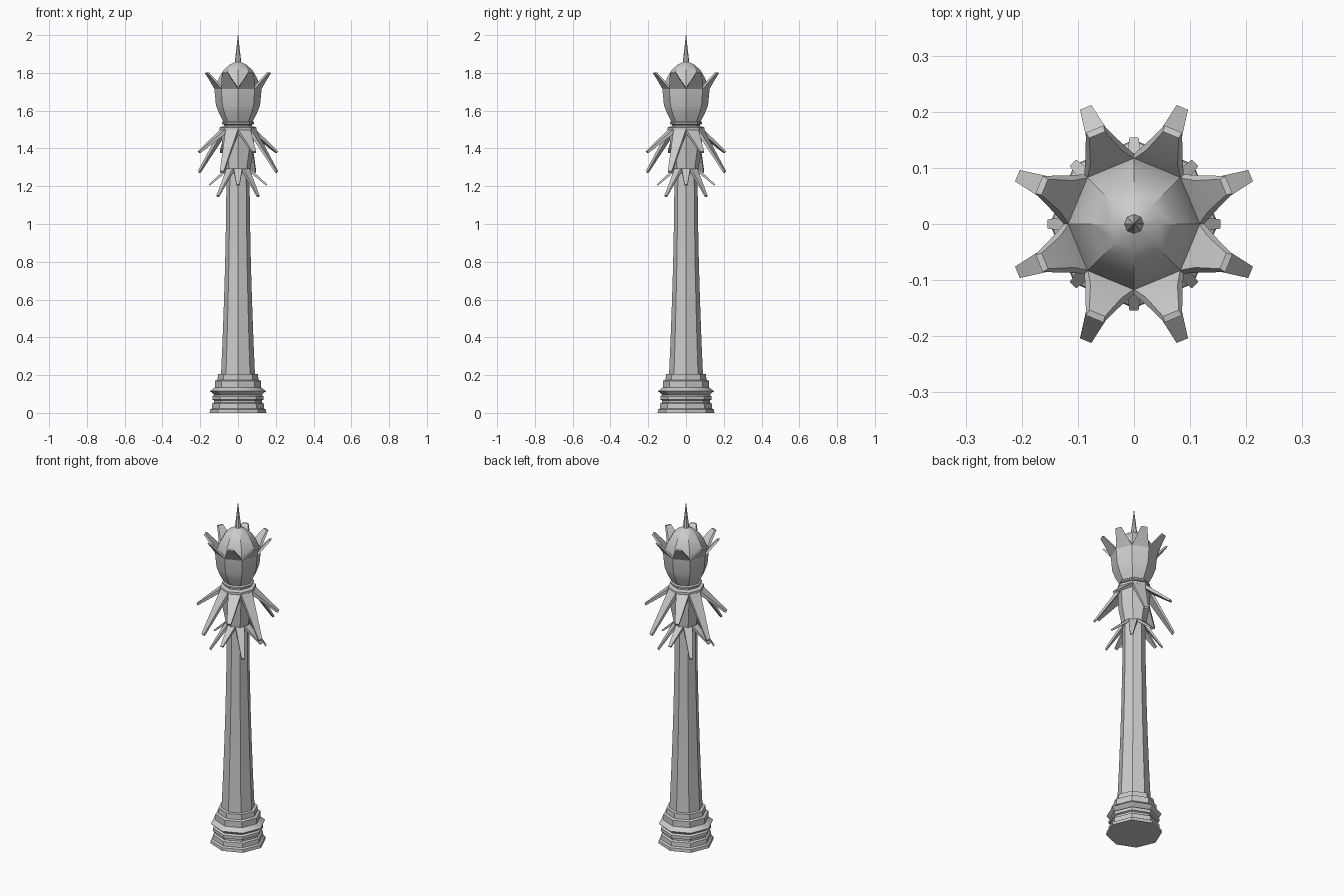
import bpy, bmesh
from math import pi, cos, sin

if "Cube" in bpy.data.objects:
    bpy.data.objects.remove(bpy.data.objects["Cube"])

STEP = pi / 4


def finish(name, bm):
    bmesh.ops.recalc_face_normals(bm, faces=bm.faces)
    mesh = bpy.data.meshes.new(name)
    bm.to_mesh(mesh)
    bm.free()
    ob = bpy.data.objects.new(name, mesh)
    bpy.context.collection.objects.link(ob)
    bpy.ops.object.select_all(action='DESELECT')
    bpy.context.view_layer.objects.active = ob
    ob.select_set(True)
    bpy.ops.object.shade_smooth_by_angle(angle=0.5)
    return ob


def place(a, r, side, z):
    """Point at radius r along angle a, shifted sideways."""
    return (r * cos(a) - side * sin(a), r * sin(a) + side * cos(a), z)


def loft(bm, rings):
    loops = [[bm.verts.new(p) for p in ring] for ring in rings]
    n = len(loops[0])
    for low, high in zip(loops, loops[1:]):
        for i in range(n):
            j = (i + 1) % n
            bm.faces.new((low[i], low[j], high[j], high[i]))
    bm.faces.new(loops[0][::-1])
    bm.faces.new(loops[-1])


def octagon(name, profile):
    bm = bmesh.new()
    loft(bm, [[place(k * STEP, r, 0, z) for k in range(8)] for r, z in profile])
    return finish(name, bm)


def leaves(name, offset, base, tips):
    """Ring of eight drooping tapered blades with alternating tips."""
    bm = bmesh.new()
    for k in range(8):
        a = offset + k * STEP
        rings = []
        for r, z, w, t in (base, tips[k % 2]):
            rings.append([place(a, r, -w, z), place(a, r, w, z),
                          place(a, r - t * 0.7, w, z - t),
                          place(a, r - t * 0.7, -w, z - t)])
        loft(bm, rings)
    return finish(name, bm)


# Stepped base
octagon("base", [(.150, 0), (.148, .018), (.138, .024), (.136, .05), (.126, .056),
                 (.126, .066), (.136, .07), (.136, .088), (.125, .095), (.148, .115),
                 (.122, .135), (.122, .17), (.108, .175), (.106, .205), (.09, .207)])

# Tapering column
octagon("shaft", [(.09, .2), (.082, .38), (.074, .6), (.068, .8),
                  (.063, 1.05), (.061, 1.3)])

# Flared sleeve under the collar
octagon("sleeve", [(.06, 1.27), (.066, 1.285), (.066, 1.30), (.084, 1.39), (.088, 1.50)])

# Collar rings below the bud
octagon("collar", [(.09, 1.492), (.097, 1.498), (.097, 1.512), (.074, 1.518),
                   (.074, 1.525), (.086, 1.53), (.086, 1.538), (.076, 1.545)])

# Drooping leaves in two tiers
leaves("upper_leaves", STEP / 2, (.088, 1.50, .035, .016),
       [(.225, 1.385, .011, .009), (.225, 1.28, .011, .009)])
leaves("lower_leaves", 0, (.062, 1.295, .023, .013),
       [(.154, 1.21, .008, .007), (.154, 1.15, .008, .007)])

# Cup of the bud
octagon("bud_cup", [(.076, 1.54), (.1, 1.585), (.117, 1.63), (.125, 1.715)])

# Pointed petals growing from the cup rim
bm = bmesh.new()
for k in range(8):
    a = (k + .5) * STEP
    half = .125 * sin(STEP / 2)
    mid = .125 * cos(STEP / 2)
    loft(bm, [
        [place(a, mid, -half, 1.715), place(a, mid, half, 1.715),
         place(a, mid - .008, half * .93, 1.722), place(a, mid - .008, -half * .93, 1.722)],
        [place(a, .146, -.033, 1.755), place(a, .146, .033, 1.755),
         place(a, .130, .030, 1.755), place(a, .130, -.030, 1.755)],
        [place(a, .183, -.017, 1.80), place(a, .183, .017, 1.80),
         place(a, .172, .015, 1.802), place(a, .172, -.015, 1.802)]])
finish("petals", bm)

# Domed bud and its finial spike
octagon("bud_dome", [(.122, 1.70), (.115, 1.735), (.1, 1.775), (.076, 1.815),
                     (.045, 1.843), (.018, 1.857)])
octagon("spike", [(.018, 1.85), (.014, 1.885), (.008, 1.935), (.001, 2.0)])
